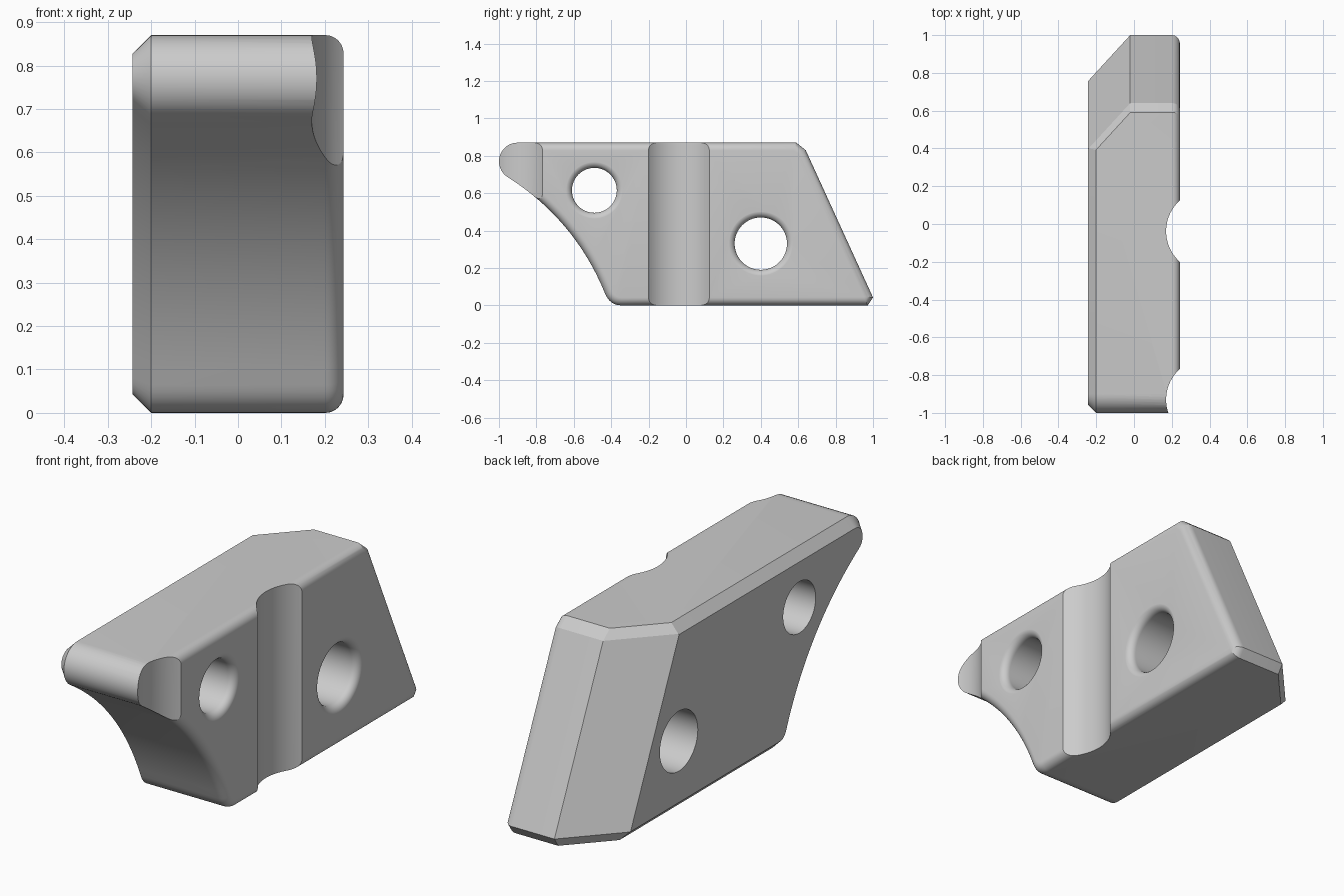
import bpy, bmesh, math
from mathutils import Vector

if "Cube" in bpy.data.objects:
    bpy.data.objects.remove(bpy.data.objects["Cube"], do_unlink=True)

HALF, TOP, CHAMFER, FILLET = 0.243, 0.87, 0.043, 0.042

grey = bpy.data.materials.new("light grey")
grey.use_nodes = True
grey.diffuse_color = (0.6, 0.6, 0.6, 1)
grey.node_tree.nodes["Principled BSDF"].inputs["Base Color"].default_value = (0.6, 0.6, 0.6, 1)


def make_object(name, bm):
    bmesh.ops.recalc_face_normals(bm, faces=bm.faces)
    mesh = bpy.data.meshes.new(name)
    bm.to_mesh(mesh)
    bm.free()
    mesh.materials.append(grey)
    obj = bpy.data.objects.new(name, mesh)
    bpy.context.collection.objects.link(obj)
    return obj


def loft(bm, rings):
    """Skin a list of equal-length closed rings and cap both ends."""
    loops = [[bm.verts.new(p) for p in ring] for ring in rings]
    n = len(loops[0])
    for a, b in zip(loops, loops[1:]):
        for i in range(n):
            j = (i + 1) % n
            bm.faces.new((a[i], a[j], b[j], b[i]))
    bm.faces.new(loops[0])
    bm.faces.new(loops[-1])


def inset(points, distance):
    """Mitred inward offset of a counter-clockwise outline."""
    result = []
    for i, p in enumerate(points):
        d1 = (p - points[i - 1]).normalized()
        d2 = (points[(i + 1) % len(points)] - p).normalized()
        n1, n2 = Vector((-d1.y, d1.x)), Vector((-d2.y, d2.x))
        result.append(p + (n1 + n2) * distance / (1 + n1.dot(n2)))
    return result


# Side outline in (y, z): rounded nose
outline = []
for i in range(17):
    a = math.radians(90 + 146 * i / 16)
    outline.append(Vector((-0.9 + 0.1 * math.cos(a), TOP - 0.1 + 0.1 * math.sin(a))))
# Hollow front curve
start, end = outline[-1].copy(), Vector((-0.433, 0.064))
chord = end - start
side = Vector((-chord.y, chord.x)).normalized()
for i in range(1, 21):
    t = i / 20
    outline.append(start + chord * t + side * 0.065 * 4 * t * (1 - t))
# Rounded toe
knee, toe = Vector((-0.407, 0)), Vector((-0.345, 0))
for i in range(1, 9):
    t = i / 8
    outline.append(end * (1 - t) ** 2 + knee * 2 * t * (1 - t) + toe * t * t)
# Sloping back with bevelled ends
outline += [Vector(p) for p in ((0.972, 0), (1, 0.042), (0.64, 0.83), (0.59, TOP))]

# Body: chamfered on one side, filleted on the other
sections = [(-HALF, CHAMFER), (CHAMFER - HALF, 0)]
for i in range(9):
    a = math.pi / 2 * i / 8
    sections.append((HALF - FILLET + FILLET * math.sin(a), FILLET * (1 - math.cos(a))))
bm = bmesh.new()
loft(bm, [[(x, p.x, p.y) for p in inset(outline, d)] for x, d in sections])
bmesh.ops.recalc_face_normals(bm, faces=bm.faces)

# Slanted back corner cut, with its bottom and top bevels
across = Vector((-0.22, -0.24, 0))
for point, rise in (((-0.02, 1, 0.042), (0, -0.36, 0.788)),
                    ((-0.02, 0.972, 0), (0, 0.028, 0.042)),
                    ((-0.02, 0.64, 0.83), (0, -0.05, 0.04))):
    cut = bmesh.ops.bisect_plane(bm, geom=bm.verts[:] + bm.edges[:] + bm.faces[:], dist=1e-5,
                                 plane_co=point, plane_no=across.cross(Vector(rise)).normalized(),
                                 clear_outer=True)
    rim = [e for e in bm.edges if e.is_boundary]
    if rim:
        bmesh.ops.holes_fill(bm, edges=rim, sides=0)
body = make_object("block_body", bm)


def ring_x(x, r, y, z, n=64):
    return [(x, y + r * math.cos(2 * math.pi * i / n), z + r * math.sin(2 * math.pi * i / n))
            for i in range(n)]


cutters = []

# Bolt holes with a rounded mouth
for name, y, z, r in (("front_hole", -0.49, 0.615, 0.12), ("rear_hole", 0.4, 0.33, 0.14)):
    f = 0.035
    rings = [ring_x(-0.5, r, y, z)]
    for i in range(9):
        a = math.pi / 2 * i / 8
        rings.append(ring_x(HALF + 0.0004 - f + f * math.sin(a), r + f * (1 - math.cos(a)), y, z))
    rings.append(ring_x(0.4, r + f, y, z))
    bm = bmesh.new()
    loft(bm, rings)
    cutters.append(make_object(name + "_cutter", bm))

# Upright round grooves at the middle and the nose
for name, y in (("middle_groove", -0.038), ("nose_groove", -0.93)):
    n, r = 96, 0.218
    circle = [(0.388 + r * math.cos(2 * math.pi * i / n), y + r * math.sin(2 * math.pi * i / n))
              for i in range(n)]
    bm = bmesh.new()
    loft(bm, [[(px, py, h) for px, py in circle] for h in (-0.2, 1.1)])
    cutters.append(make_object(name + "_cutter", bm))

bpy.ops.object.select_all(action='DESELECT')
bpy.context.view_layer.objects.active = body
body.select_set(True)
for cutter in cutters:
    cutter.hide_render = True
    mod = body.modifiers.new(cutter.name, 'BOOLEAN')
    mod.operation, mod.solver, mod.object = 'DIFFERENCE', 'EXACT', cutter
    bpy.ops.object.modifier_apply(modifier=mod.name)
for cutter in cutters:
    bpy.data.objects.remove(cutter, do_unlink=True)

bpy.ops.object.shade_smooth_by_angle(angle=math.radians(20))
